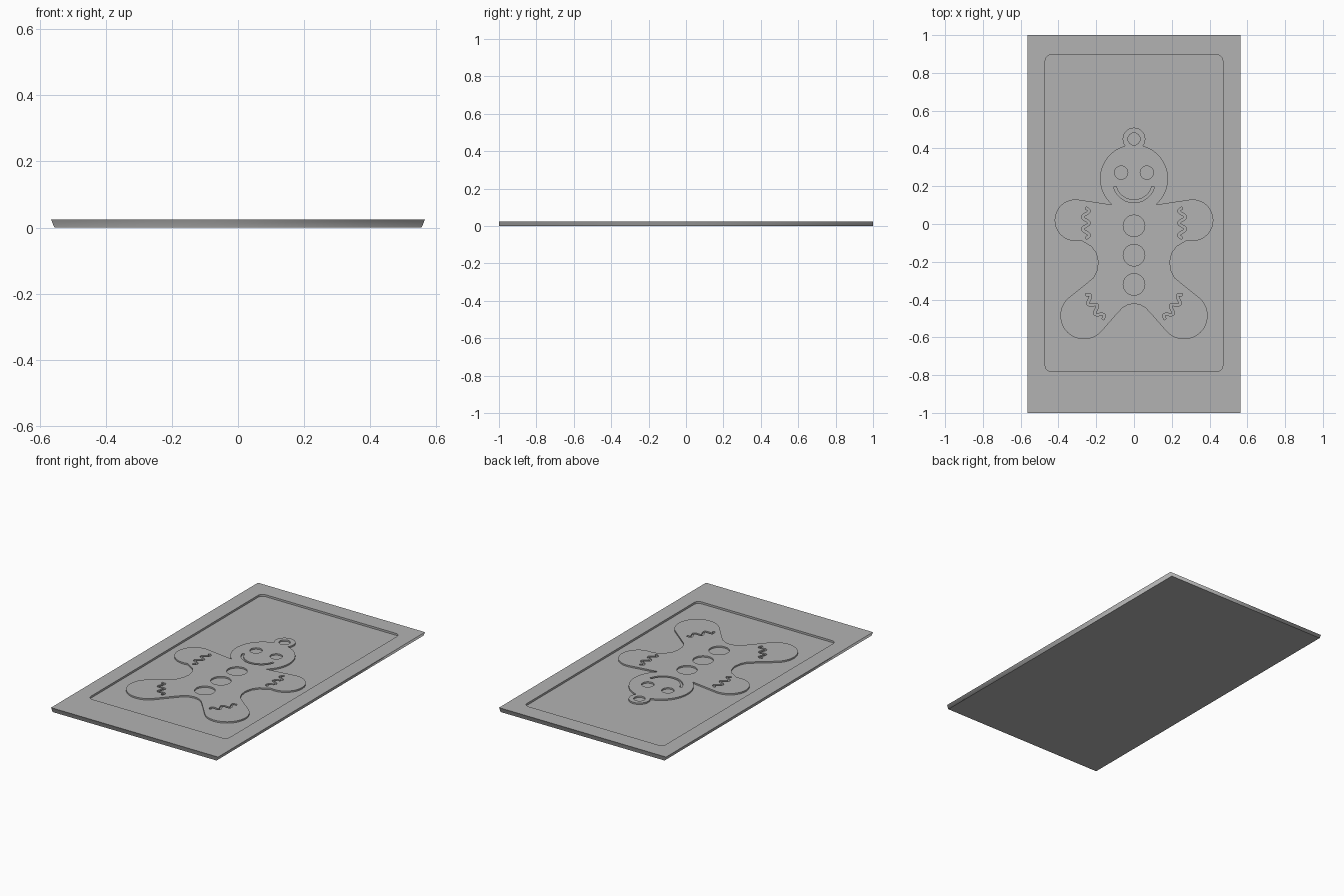
import bpy, bmesh, math
from mathutils import Vector

if "Cube" in bpy.data.objects:
    bpy.data.objects.remove(bpy.data.objects["Cube"])

grey = bpy.data.materials.new("grey plastic")
grey.diffuse_color = (0.45, 0.45, 0.45, 1)
grey.use_nodes = True
grey.node_tree.nodes["Principled BSDF"].inputs["Base Color"].default_value = grey.diffuse_color

TOP, FLOOR, RAISED = 0.024, 0.012, 0.021


def arc(cx, cy, r, a0, a1, n):
    """Points on a circle from angle a0 to a1 in degrees."""
    angles = [math.radians(a0 + (a1 - a0) * i / n) for i in range(n + 1)]
    return [(cx + r * math.cos(a), cy + r * math.sin(a)) for a in angles]


def circle(cx, cy, r, n=40):
    return arc(cx, cy, r, 0, 360, n)[:-1]


def ribbon(path, width):
    """Closed outline of a thin strip that follows a path."""
    left, right = [], []
    for i, p in enumerate(path):
        t = Vector(path[min(i + 1, len(path) - 1)]) - Vector(path[max(i - 1, 0)])
        n = Vector((-t.y, t.x)).normalized() * width / 2
        left.append((p[0] + n.x, p[1] + n.y))
        right.append((p[0] - n.x, p[1] - n.y))
    return left + right[::-1]


def wave(a, b, amp, cycles=2.5, n=40):
    """Sine path from a to b."""
    a, b = Vector(a), Vector(b)
    d = b - a
    side = Vector((-d.y, d.x)).normalized()
    return [tuple(a + d * i / n + side * amp * math.sin(2 * math.pi * cycles * i / n))
            for i in range(n + 1)]


def mirror(pts):
    return [(-x, y) for x, y in pts]


def plate(name, loops, z0, z1):
    """Solid plate from an outline; inner loops become holes."""
    cu = bpy.data.curves.new(name, 'CURVE')
    cu.dimensions, cu.fill_mode = '2D', 'BOTH'
    cu.extrude = (z1 - z0) / 2
    for pts in loops:
        sp = cu.splines.new('POLY')
        sp.points.add(len(pts) - 1)
        for p, (x, y) in zip(sp.points, pts):
            p.co = (x, y, 0, 1)
        sp.use_cyclic_u = True
    tmp = bpy.data.objects.new(name, cu)
    bpy.context.collection.objects.link(tmp)
    bpy.context.view_layer.update()
    me = bpy.data.meshes.new_from_object(
        tmp.evaluated_get(bpy.context.evaluated_depsgraph_get()))
    bpy.data.objects.remove(tmp)
    bm = bmesh.new()
    bm.from_mesh(me)
    bmesh.ops.remove_doubles(bm, verts=bm.verts, dist=1e-5)
    bmesh.ops.translate(bm, verts=bm.verts, vec=(0, 0, (z0 + z1) / 2))
    bmesh.ops.recalc_face_normals(bm, faces=bm.faces)
    bm.to_mesh(me)
    bm.free()
    me.materials.clear()
    me.materials.append(grey)
    me.name = name
    ob = bpy.data.objects.new(name, me)
    bpy.context.collection.objects.link(ob)
    return ob


# Base board with undercut long sides
board = plate("base_board", [[(-.565, -1), (.565, -1), (.565, 1), (-.565, 1)]], 0, TOP)
for v in board.data.vertices:
    if v.co.z < TOP / 2:
        v.co.x *= 0.555 / 0.565

# Rounded recess cut into the board
W, Y0, Y1, R = 0.47, -0.78, 0.895, 0.03
outline = (arc(W - R, Y1 - R, R, 0, 90, 8) + arc(-W + R, Y1 - R, R, 90, 180, 8)
           + arc(-W + R, Y0 + R, R, 180, 270, 8) + arc(W - R, Y0 + R, R, 270, 360, 8))
cutter = plate("recess_cutter", [outline], FLOOR, 0.06)
cutter.hide_render = True
mod = board.modifiers.new("recess", 'BOOLEAN')
mod.operation, mod.solver, mod.object = 'DIFFERENCE', 'EXACT', cutter
bpy.context.view_layer.objects.active = board
bpy.ops.object.modifier_apply(modifier=mod.name)
bpy.data.objects.remove(cutter)

# Right half of the cookie figure: hanging loop, head, hand, waist, foot
half = (arc(0, .45, .06, 90, -37, 14) + arc(0, .24, .18, 74, -50, 20)
        + arc(.31, .02, .11, 100, -105, 24)
        + [(.225, -.12), (.2, -.155), (.19, -.2), (.195, -.245), (.215, -.285)]
        + arc(.265, -.485, .125, 48, -140, 24)
        + [(.09, -.475), (.06, -.443), (.03, -.427), (0, -.422)])
figure = half + mirror(half)[-2:0:-1]

# Openings: loop hole, eyes, buttons, smile and icing waves
holes = [circle(0, .45, .032), circle(-.068, .272, .035), circle(.068, .272, .035)]
holes += [circle(0, y, .057) for y in (-.01, -.165, -.32)]
holes.append(ribbon(arc(0, .225, .105, 195, 345, 24), .014))
for a, b in (((.255, -.075), (.255, .085)), ((.165, -.505), (.255, -.375))):
    icing = ribbon(wave(a, b, .018), .013)
    holes += [icing, mirror(icing)]

plate("cookie_figure", [figure] + holes, FLOOR - 0.002, RAISED)
